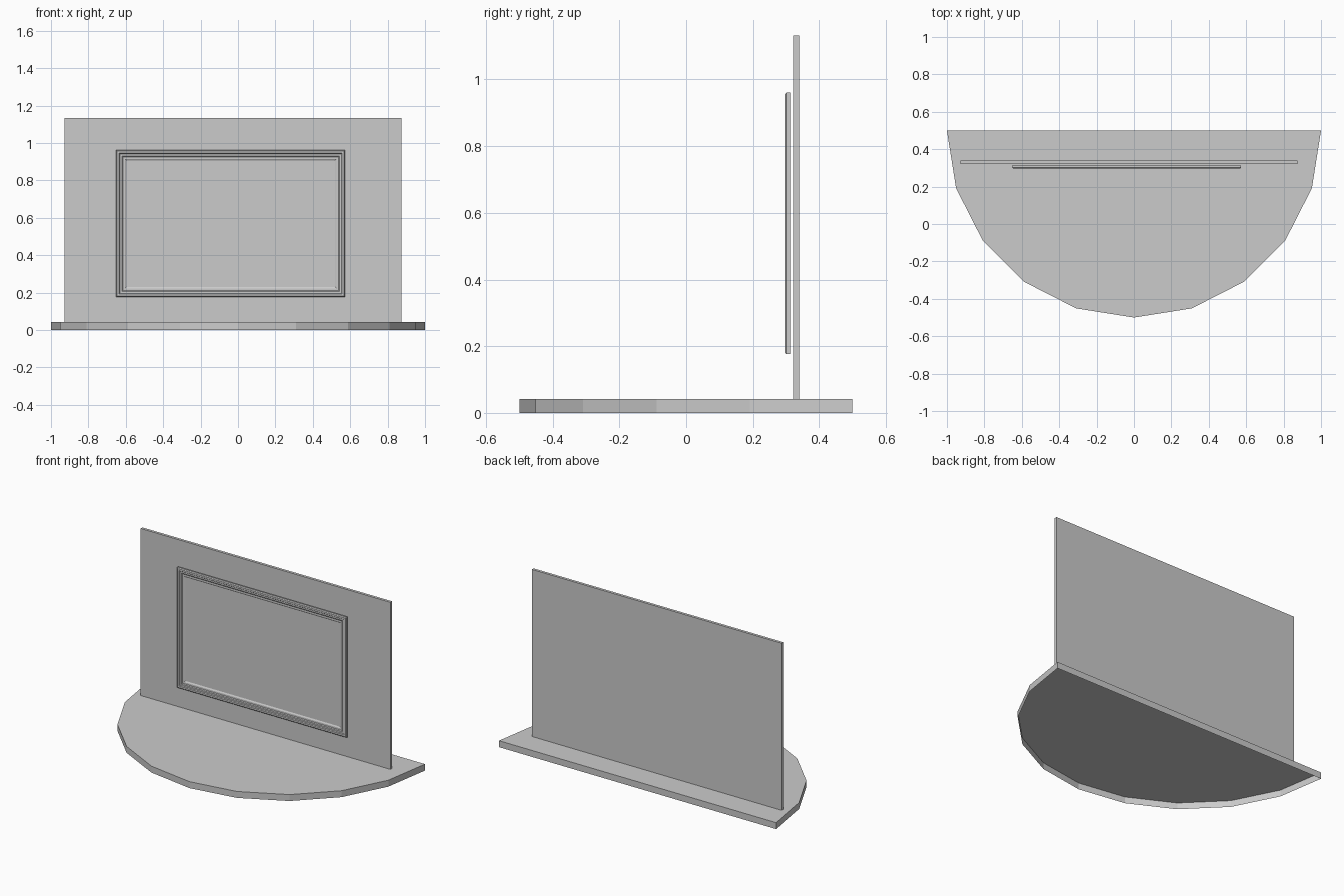
import bpy
import bmesh
from math import sin, cos, pi

if "Cube" in bpy.data.objects:
    bpy.data.objects.remove(bpy.data.objects["Cube"])


def make_object(name, bm):
    bmesh.ops.recalc_face_normals(bm, faces=bm.faces)
    mesh = bpy.data.meshes.new(name)
    bm.to_mesh(mesh)
    bm.free()
    obj = bpy.data.objects.new(name, mesh)
    bpy.context.collection.objects.link(obj)
    return obj


# Base: ten-segment half disc, hollow underneath (top and walls only)
bm = bmesh.new()
outline = [(cos(pi * i / 10), 0.5 - sin(pi * i / 10)) for i in range(11)]
low = [bm.verts.new((x, y, 0)) for x, y in outline]
high = [bm.verts.new((x, y, 0.042)) for x, y in outline]
for i in range(11):
    j = (i + 1) % 11
    bm.faces.new((low[i], high[i], high[j], low[j]))
bm.faces.new(high)
bmesh.ops.recalc_face_normals(bm, faces=bm.faces)
if max(bm.faces, key=lambda f: len(f.verts)).normal.z < 0:
    bmesh.ops.reverse_faces(bm, faces=bm.faces)
make_object("half_round_base", bm)

# Upright back panel
bm = bmesh.new()
bmesh.ops.create_cube(bm, size=1)
for v in bm.verts:
    v.co.x = 0.874 if v.co.x > 0 else -0.928
    v.co.y = 0.34 if v.co.y > 0 else 0.322
    v.co.z = 1.132 if v.co.z > 0 else 0.042
make_object("back_panel", bm)

# Picture frame: stepped moulding profile (inset, y) swept round a rectangle
X0, X1, Z0, Z1 = -0.651, 0.573, 0.176, 0.961
profile = [(0, 0.313), (0, 0.302), (0.005, 0.297), (0.016, 0.297),
           (0.020, 0.302), (0.030, 0.302), (0.035, 0.306),
           (0.046, 0.306), (0.054, 0.311)]
bm = bmesh.new()
rings = []
for d, y in profile:
    corners = ((X0 + d, Z0 + d), (X1 - d, Z0 + d), (X1 - d, Z1 - d), (X0 + d, Z1 - d))
    rings.append([bm.verts.new((x, y, z)) for x, z in corners])
for a, b in zip(rings, rings[1:]):
    for i in range(4):
        j = (i + 1) % 4
        bm.faces.new((a[i], a[j], b[j], b[i]))
# Inner picture surface and flat back
bm.faces.new(rings[-1])
bm.faces.new(rings[0])
make_object("picture_frame", bm)
